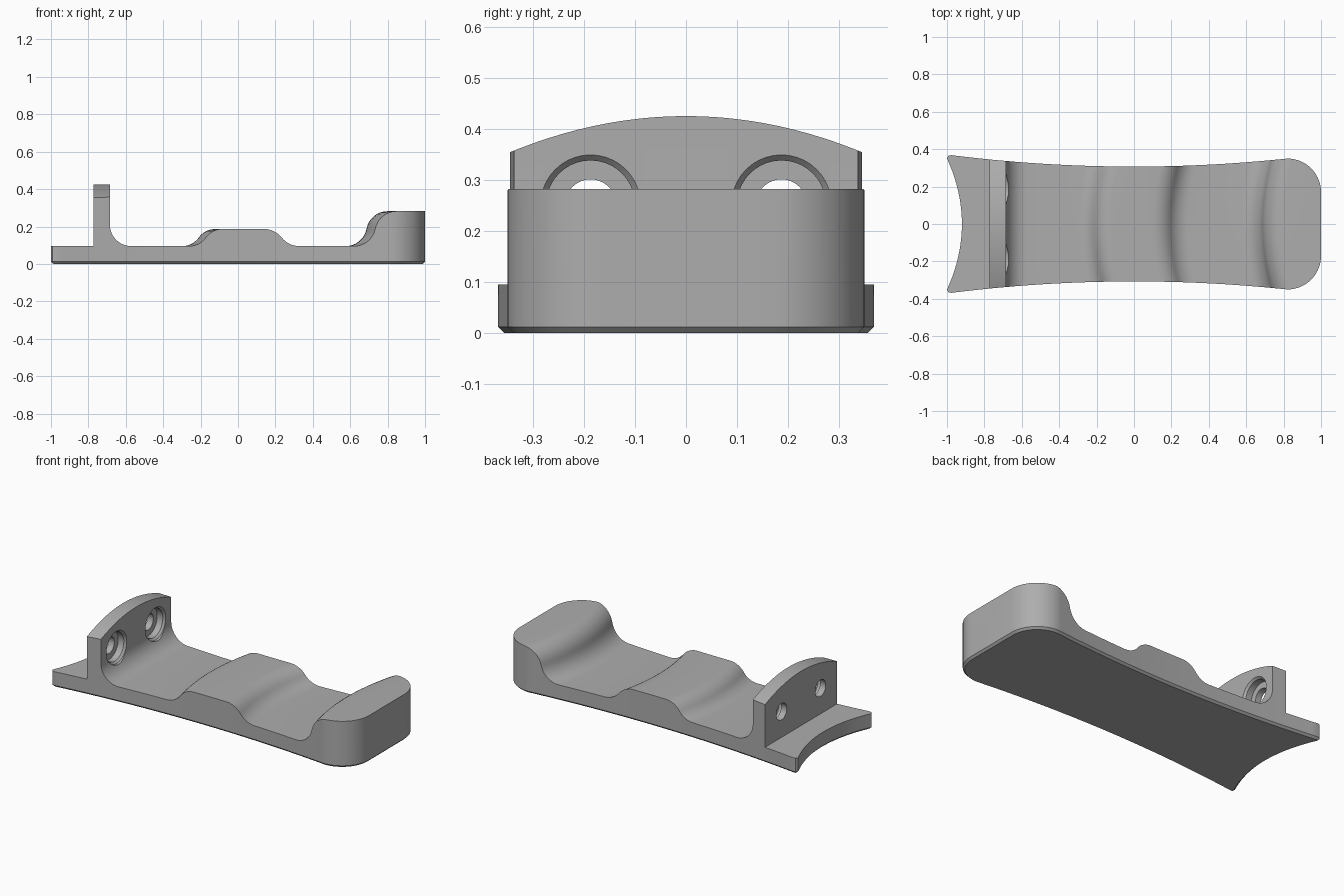
import bpy, bmesh
from math import sin, cos, pi, asin, sqrt, radians

cube = bpy.data.objects.get("Cube")
if cube:
    bpy.data.objects.remove(cube, do_unlink=True)

grey = bpy.data.materials.new("plain grey")
grey.use_nodes = True
colour = (0.42, 0.42, 0.42, 1)
grey.diffuse_color = colour
grey.node_tree.nodes["Principled BSDF"].inputs["Base Color"].default_value = colour

PLATE, BUMP, BLOCK = 0.095, 0.187, 0.282


def finish(bm, name):
    bmesh.ops.recalc_face_normals(bm, faces=bm.faces)
    mesh = bpy.data.meshes.new(name)
    bm.to_mesh(mesh)
    bm.free()
    mesh.materials.append(grey)
    obj = bpy.data.objects.new(name, mesh)
    bpy.context.collection.objects.link(obj)
    return obj


def loft(rings, name):
    """Join closed rings of equal length and cap both ends."""
    bm = bmesh.new()
    loops = [[bm.verts.new(p) for p in ring] for ring in rings]
    n = len(loops[0])
    for a, b in zip(loops, loops[1:]):
        for i in range(n):
            j = (i + 1) % n
            bm.faces.new((a[i], a[j], b[j], b[i]))
    bm.faces.new(loops[0])
    bm.faces.new(loops[-1])
    return finish(bm, name)


def s_curve(x0, z0, x1, z1, n=8):
    """Two equal tangent arcs joining two level heights."""
    run, rise = x1 - x0, abs(z1 - z0)
    r = (run ** 2 + rise ** 2) / (4 * rise)
    turn, sign = asin(run / (2 * r)), 1 if z1 > z0 else -1
    first = [(r * sin(turn * i / n), r * (1 - cos(turn * i / n))) for i in range(n + 1)]
    low = [(x0 + dx, z0 + sign * dz) for dx, dz in first]
    high = [(x1 - dx, z1 - sign * dz) for dx, dz in reversed(first[:-1])]
    return low + high


# Plan outline: waisted sides, rounded right-hand end, hollow left-hand end
def half_width(x):
    return 0.307 + 0.064 * x * x


half = [(-0.92 - 0.65 * y * y, y) for y in [0.34 * i / 12 for i in range(1, 13)]]
half += [(-1, 0.352), (-0.992, 0.365), (-0.975, 0.368)]
half += [(x, half_width(x)) for x in [-0.94 + 1.74 * i / 28 for i in range(29)]]
half += [(0.82 + 0.18 * sin(a), 0.17 + 0.18 * cos(a))
         for a in [pi / 2 * i / 14 for i in range(15)]]
outline = [(-0.92, 0)] + half + [(x, -y) for x, y in reversed(half)]

bm = bmesh.new()
base = bm.faces.new([bm.verts.new((x, y, 0)) for x, y in outline])
rim = list(base.edges)
top = bmesh.ops.extrude_face_region(bm, geom=[base], use_keep_orig=True)
bmesh.ops.translate(bm, vec=(0, 0, 0.6),
                    verts=[g for g in top["geom"] if isinstance(g, bmesh.types.BMVert)])
bmesh.ops.recalc_face_normals(bm, faces=bm.faces)
bmesh.ops.bevel(bm, geom=rim, offset=0.012, segments=1, affect='EDGES')
bracket = finish(bm, "bracket_body")

# Side profile: plate, upright, fillet, curved bump and raised end block
straight = [(-1.1, -0.1), (-1.1, PLATE), (-0.773, PLATE)]
fillet = [(-0.57 - 0.115 * cos(a), 0.21 - 0.115 * sin(a))
          for a in [pi / 2 * i / 12 for i in range(13)]]
bowed = (s_curve(-0.3, PLATE, -0.12, BUMP) + s_curve(0.1, BUMP, 0.29, PLATE)
         + s_curve(0.575, PLATE, 0.8, BLOCK))


def section(y):
    crown = 0.425 - 0.595 * y * y
    pts = straight + [(-0.773, crown), (-0.685, crown)] + fillet
    pts = pts + [(x + 0.4 * y * y, z) for x, z in bowed] + [(1.1, BLOCK), (1.1, -0.1)]
    return [(x, y, z) for x, z in pts]


profile = loft([section(-0.45 + 0.9 * i / 30) for i in range(31)], "profile_cutter")


# Stepped screw holes with a chamfered rim
def hole_cutter(y):
    steps = [(-0.9, 0.05), (-0.735, 0.05), (-0.735, 0.087),
             (-0.697, 0.087), (-0.685, 0.098), (-0.5, 0.098)]
    angles = [2 * pi * i / 40 for i in range(40)]
    return loft([[(x, y + r * cos(a), 0.251 + r * sin(a)) for a in angles]
                 for x, r in steps], "hole_cutter")


bpy.context.view_layer.objects.active = bracket
cuts = [(profile, 'INTERSECT')] + [(hole_cutter(s * 0.187), 'DIFFERENCE') for s in (-1, 1)]
for cutter, operation in cuts:
    mod = bracket.modifiers.new("cut", 'BOOLEAN')
    mod.object, mod.operation, mod.solver = cutter, operation, 'EXACT'
    bpy.ops.object.modifier_apply(modifier=mod.name)
    bpy.data.objects.remove(cutter, do_unlink=True)

# Smooth the curves while keeping the edges sharp
bpy.ops.object.select_all(action='DESELECT')
bracket.select_set(True)
bpy.ops.object.shade_smooth_by_angle(angle=radians(30))
